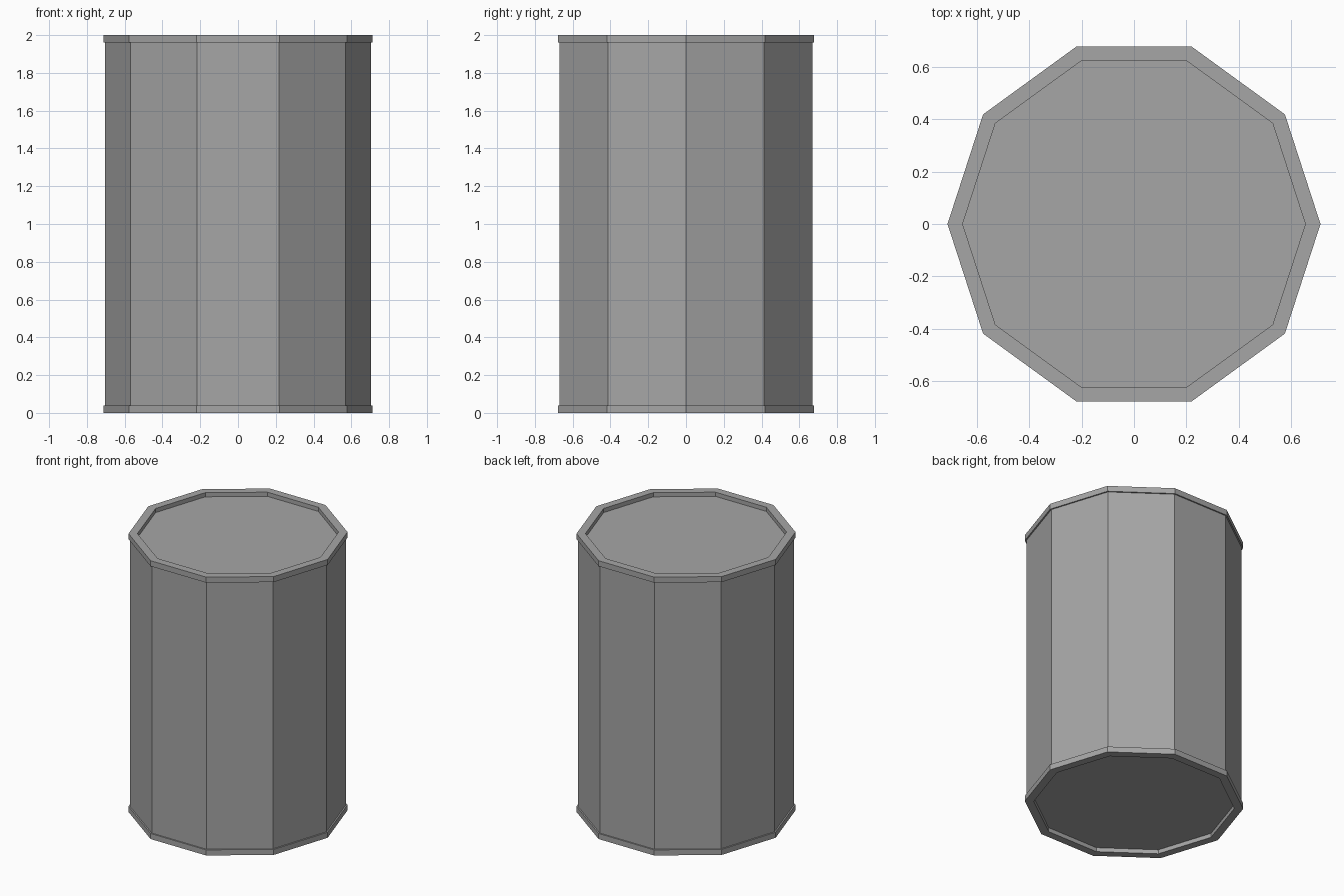
import bpy
import bmesh
from math import cos, sin, tau

cube = bpy.data.objects.get("Cube")
if cube:
    bpy.data.objects.remove(cube, do_unlink=True)

SIDES = 10
HEIGHT = 2.0
LID_R, RIM_R, BODY_R = 0.655, 0.713, 0.703
RECESS, RIM_H = 0.03, 0.04

# Plain grey metal
grey = bpy.data.materials.new("grey metal")
grey.use_nodes = True
colour = (0.38, 0.38, 0.38, 1)
grey.diffuse_color = colour
grey.node_tree.nodes["Principled BSDF"].inputs["Base Color"].default_value = colour

# Half profile from the recessed base to the body wall, mirrored for the top
lower = [(LID_R, RECESS), (LID_R, 0), (RIM_R, 0), (RIM_R, RIM_H), (BODY_R, RIM_H)]
profile = lower + [(r, HEIGHT - z) for r, z in reversed(lower)]

# Drum: ten-sided rings joined by flat faces, closed by recessed lids
bm = bmesh.new()
rings = [[bm.verts.new((r * cos(tau * i / SIDES), r * sin(tau * i / SIDES), z))
          for i in range(SIDES)] for r, z in profile]
for a, b in zip(rings, rings[1:]):
    for i in range(SIDES):
        j = (i + 1) % SIDES
        bm.faces.new((a[i], a[j], b[j], b[i]))
bm.faces.new(reversed(rings[0]))
bm.faces.new(rings[-1])
bmesh.ops.recalc_face_normals(bm, faces=bm.faces)

mesh = bpy.data.meshes.new("drum")
bm.to_mesh(mesh)
bm.free()
mesh.materials.append(grey)
drum = bpy.data.objects.new("drum", mesh)
bpy.context.collection.objects.link(drum)
